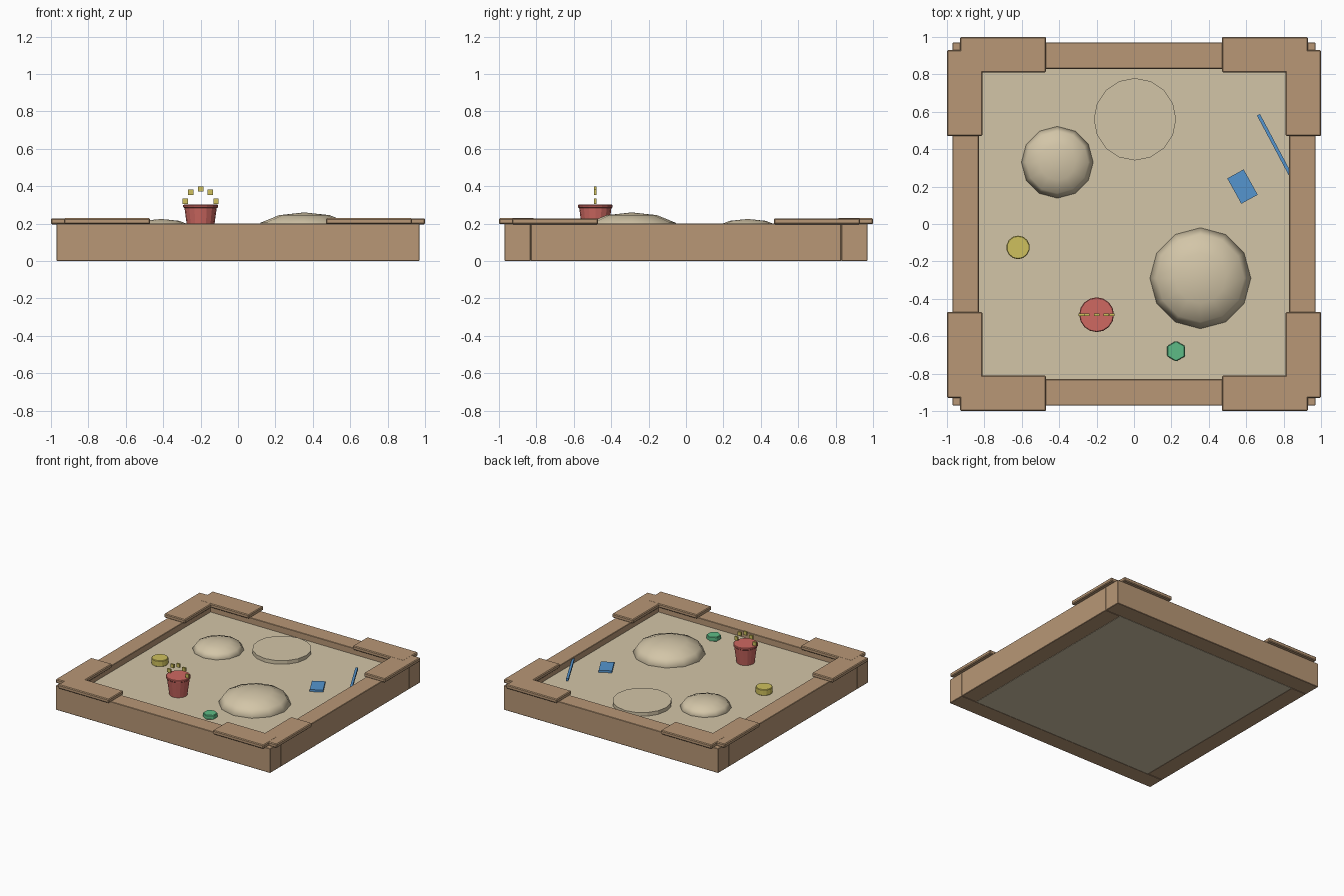
import bpy, math
from math import radians, cos, sin

cube = bpy.data.objects.get("Cube")
if cube:
    bpy.data.objects.remove(cube, do_unlink=True)


def material(name, rgb):
    m = bpy.data.materials.new(name)
    m.use_nodes = True
    m.diffuse_color = (*rgb, 1)
    m.node_tree.nodes["Principled BSDF"].inputs["Base Color"].default_value = (*rgb, 1)
    return m


WOOD = material("wood", (0.48, 0.31, 0.18))
SAND = material("sand", (0.65, 0.56, 0.39))
RED = material("red plastic", (0.62, 0.14, 0.12))
YELLOW = material("yellow plastic", (0.62, 0.53, 0.11))
GREEN = material("green plastic", (0.11, 0.50, 0.24))
BLUE = material("blue plastic", (0.09, 0.30, 0.62))


def finish(name, mat, bevel=0):
    ob = bpy.context.object
    ob.name = name
    ob.data.materials.append(mat)
    if bevel:
        mod = ob.modifiers.new("soft edge", "BEVEL")
        mod.width, mod.segments = bevel, 1
    return ob


def box(name, mat, center, size, turn=0, bevel=0):
    bpy.ops.mesh.primitive_cube_add(size=1, location=center, rotation=(0, 0, turn))
    bpy.context.object.scale = size
    bpy.ops.object.transform_apply(location=False, rotation=False, scale=True)
    return finish(name, mat, bevel)


def drum(name, mat, x, y, z0, z1, r0, r1, sides, turn=0, bevel=0):
    bpy.ops.mesh.primitive_cone_add(vertices=sides, radius1=r0, radius2=r1, depth=z1 - z0,
                                    location=(x, y, (z0 + z1) / 2), rotation=(0, 0, turn))
    return finish(name, mat, bevel)


# Sand bed
GROUND = 0.15
box("sand_bed", SAND, (0, 0, GROUND / 2), (1.66, 1.66, GROUND))

# Frame boards
for s, end, side in ((-1, "front", "right"), (1, "back", "left")):
    box(end + "_board", WOOD, (0, s * 0.9, 0.1), (1.94, 0.14, 0.2), bevel=0.003)
    box(side + "_board", WOOD, (s * 0.9, 0, 0.1), (0.14, 1.66, 0.2), bevel=0.003)

# Corner seats, two overlapping planks in each corner
for sx, side in ((-1, "right"), (1, "left")):
    for sy, end in ((-1, "front"), (1, "back")):
        corner = f"{end}_{side}_seat"
        box(corner + "_across", WOOD, (sx * 0.7, sy * 0.905, 0.213), (0.46, 0.19, 0.032), bevel=0.006)
        box(corner + "_along", WOOD, (sx * 0.905, sy * 0.7, 0.2125), (0.19, 0.46, 0.032), bevel=0.006)

# Sand mounds: the lower half of each sits inside the bed
for name, x, y, r, h in (("large_mound", 0.355, -0.29, 0.27, 0.11),
                         ("small_mound", -0.41, 0.33, 0.192, 0.075)):
    bpy.ops.mesh.primitive_uv_sphere_add(segments=12, ring_count=6, radius=1, location=(x, y, GROUND))
    bpy.context.object.scale = (r, r, h)
    bpy.ops.object.transform_apply(location=False, rotation=False, scale=True)
    bpy.ops.object.shade_smooth()
    finish(name, SAND)
drum("sand_disc", SAND, 0.005, 0.56, 0.14, 0.18, 0.22, 0.22, 16)

# Bucket with rim and beaded handle
BX, BY = -0.2, -0.485
drum("bucket", RED, BX, BY, GROUND, 0.29, 0.068, 0.087, 16)
drum("bucket_rim", RED, BX, BY, 0.284, 0.302, 0.093, 0.093, 16, bevel=0.004)
for i in range(5):
    a = radians(14 + 38 * i)
    box(f"handle_bead_{i + 1}", YELLOW, (BX + 0.085 * cos(a), BY, 0.3 + 0.085 * sin(a)),
        (0.029, 0.014, 0.029))

# Sand moulds
drum("round_mould", YELLOW, -0.62, -0.125, GROUND, 0.2, 0.063, 0.063, 14, bevel=0.004)
drum("hex_mould", GREEN, 0.225, -0.68, GROUND, 0.185, 0.055, 0.055, 6, bevel=0.004)

# Spade blade and handle
box("spade_blade", BLUE, (0.58, 0.2, 0.158), (0.1, 0.155, 0.018), radians(29))
box("spade_handle", BLUE, (0.75, 0.425, 0.18), (0.018, 0.36, 0.018), radians(28))
